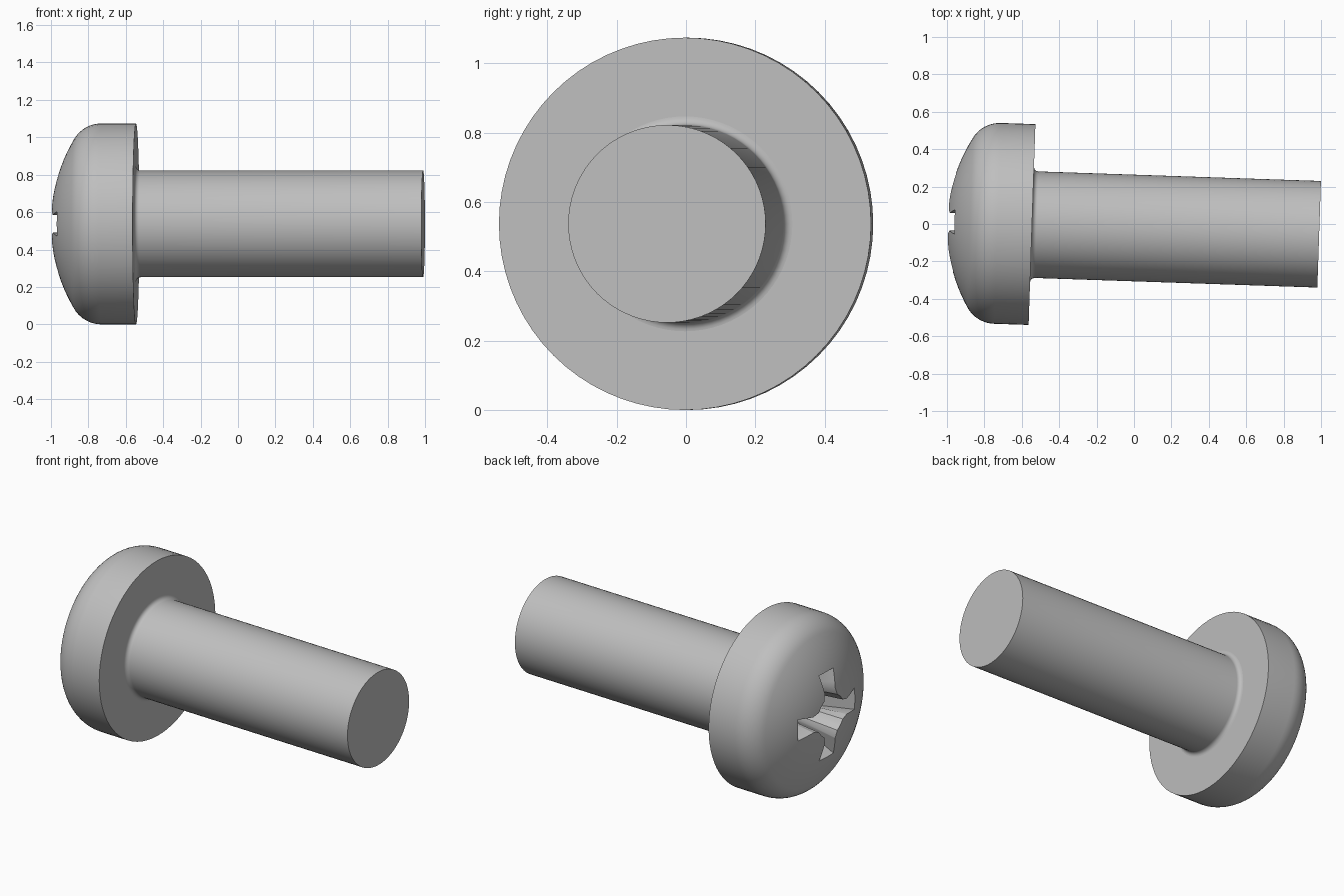
import bpy
import bmesh
from math import sin, cos, pi, radians, asin, atan2
from mathutils import Matrix, Vector

if "Cube" in bpy.data.objects:
    bpy.data.objects.remove(bpy.data.objects["Cube"])

SEGMENTS = 72
HEAD_R, HEAD_LEN = 0.537, 0.455
SHANK_R, LENGTH = 0.285, 1.991
DOME_R, ROUND_R, ROUND_AT = 0.89, 0.17, 0.27

# The screw axis runs along +x, turned slightly toward the front
PLACE = (Matrix.Translation((-1, 0.0125, HEAD_R))
         @ Matrix.Rotation(radians(-1.94), 4, 'Z')
         @ Matrix.Rotation(pi / 2, 4, 'Y'))

steel = bpy.data.materials.new("steel_grey")
steel.use_nodes = True
GREY = (0.52, 0.52, 0.52, 1)
steel.diffuse_color = GREY
steel.node_tree.nodes["Principled BSDF"].inputs["Base Color"].default_value = GREY


def finish(name, bm):
    """Turn a bmesh in axis space into a placed object."""
    bmesh.ops.recalc_face_normals(bm, faces=bm.faces)
    bm.transform(PLACE)
    mesh = bpy.data.meshes.new(name)
    bm.to_mesh(mesh)
    bm.free()
    mesh.materials.append(steel)
    obj = bpy.data.objects.new(name, mesh)
    bpy.context.collection.objects.link(obj)
    return obj


def loft(bm, rings):
    """Bridge equal-length rings of points and cap both ends."""
    loops = [[bm.verts.new(p) for p in ring] for ring in rings]
    for a, b in zip(loops, loops[1:]):
        for i in range(len(a)):
            j = (i + 1) % len(a)
            bm.faces.new((a[i], a[j], b[j], b[i]))
    bm.faces.new(loops[0])
    bm.faces.new(loops[-1])


def revolve(name, profile):
    bm = bmesh.new()
    angles = [2 * pi * i / SEGMENTS for i in range(SEGMENTS)]
    loft(bm, [[(r * cos(a), r * sin(a), s) for a in angles] for r, s in profile])
    return finish(name, bm)


def smooth(obj):
    bpy.ops.object.select_all(action='DESELECT')
    obj.select_set(True)
    bpy.context.view_layer.objects.active = obj
    bpy.ops.object.shade_smooth_by_angle(angle=radians(30))


# Pan head: shallow dome, rounded shoulder, straight rim
round_r = HEAD_R - ROUND_R
tangent = atan2(round_r, DOME_R - ROUND_AT)
head_profile = []
for i in range(1, 13):
    a = tangent * i / 12
    head_profile.append((DOME_R * sin(a), DOME_R * (1 - cos(a))))
for i in range(1, 11):
    a = tangent + (pi / 2 - tangent) * i / 10
    head_profile.append((round_r + ROUND_R * sin(a), ROUND_AT - ROUND_R * cos(a)))
head_profile.append((HEAD_R, HEAD_LEN))
head = revolve("screw_head", head_profile)


# Cross recess: four flared wings, narrowing with depth
def cross_ring(s, tip, tip_w, neck, neck_w, hub):
    curve = [(neck, neck_w), (hub * 1.25, hub * 0.68), (hub, hub)]
    quarter = [(tip, -tip_w), (tip, tip_w)] + curve
    quarter += [(y, x) for x, y in reversed(curve[:-1])]
    return [Matrix.Rotation(k * pi / 2, 3, 'Z') @ Vector((x, y, s))
            for k in range(4) for x, y in quarter]


bm = bmesh.new()
loft(bm, [cross_ring(-0.02, 0.295, 0.07, 0.16, 0.048, 0.09),
          cross_ring(0.28, 0.13, 0.05, 0.11, 0.042, 0.07)])
cutter = finish("recess_cutter", bm)
cutter.hide_render = True
cut = head.modifiers.new("cross_recess", 'BOOLEAN')
cut.operation = 'DIFFERENCE'
cut.solver = 'EXACT'
cut.object = cutter
bpy.context.view_layer.objects.active = head
bpy.ops.object.modifier_apply(modifier=cut.name)
bpy.data.objects.remove(cutter)
smooth(head)

# Plain shank with a small fillet under the head
FILLET = 0.025
shank_profile = [(SHANK_R + FILLET, HEAD_LEN - 0.005)]
for i in range(7):
    a = pi / 2 * i / 6
    shank_profile.append((SHANK_R + FILLET * (1 - sin(a)),
                          HEAD_LEN + FILLET * (1 - cos(a))))
shank_profile.append((SHANK_R, LENGTH))
smooth(revolve("screw_shank", shank_profile))
